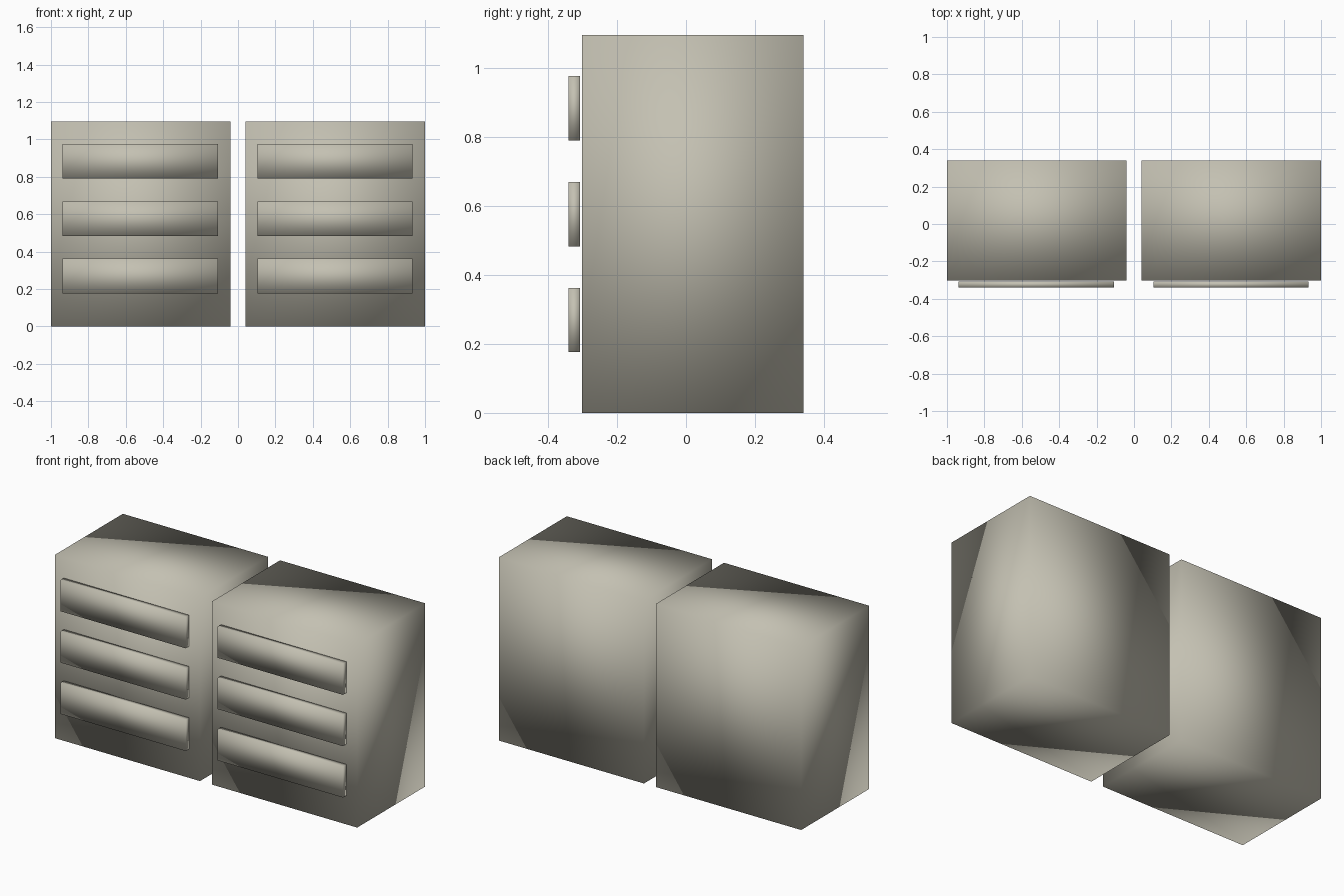
import bpy
import bmesh
from mathutils import Vector

cube = bpy.data.objects.get("Cube")
if cube:
    bpy.data.objects.remove(cube, do_unlink=True)

# Single painted finish
paint = bpy.data.materials.new("warm_grey_paint")
paint.use_nodes = True
colour = (0.55, 0.53, 0.445, 1.0)
paint.diffuse_color = colour
paint.node_tree.nodes["Principled BSDF"].inputs["Base Color"].default_value = colour


def smooth_box(name, low, high):
    """Box with shared corner vertices and fully smooth shading."""
    low, high = Vector(low), Vector(high)
    size, centre = high - low, (low + high) / 2
    bm = bmesh.new()
    bmesh.ops.create_cube(bm, size=1)
    bmesh.ops.scale(bm, vec=size, verts=bm.verts)
    for face in bm.faces:
        face.smooth = True
    mesh = bpy.data.meshes.new(name)
    bm.to_mesh(mesh)
    bm.free()
    mesh.materials.append(paint)
    obj = bpy.data.objects.new(name, mesh)
    obj.location = centre
    bpy.context.collection.objects.link(obj)
    return obj


HEIGHT = 1.096
DRAWER_HEIGHT = 0.186

# Two matching cabinets, each with three drawer fronts
for side, x in (("right", -0.52), ("left", 0.52)):
    smooth_box(f"{side}_cabinet", (x - 0.48, -0.302, 0), (x + 0.48, 0.34, HEIGHT))
    for row, z in (("lower", 0.176), ("middle", 0.483), ("upper", 0.79)):
        smooth_box(f"{side}_{row}_drawer_front",
                   (x - 0.417, -0.34, z),
                   (x + 0.412, -0.307, z + DRAWER_HEIGHT))
